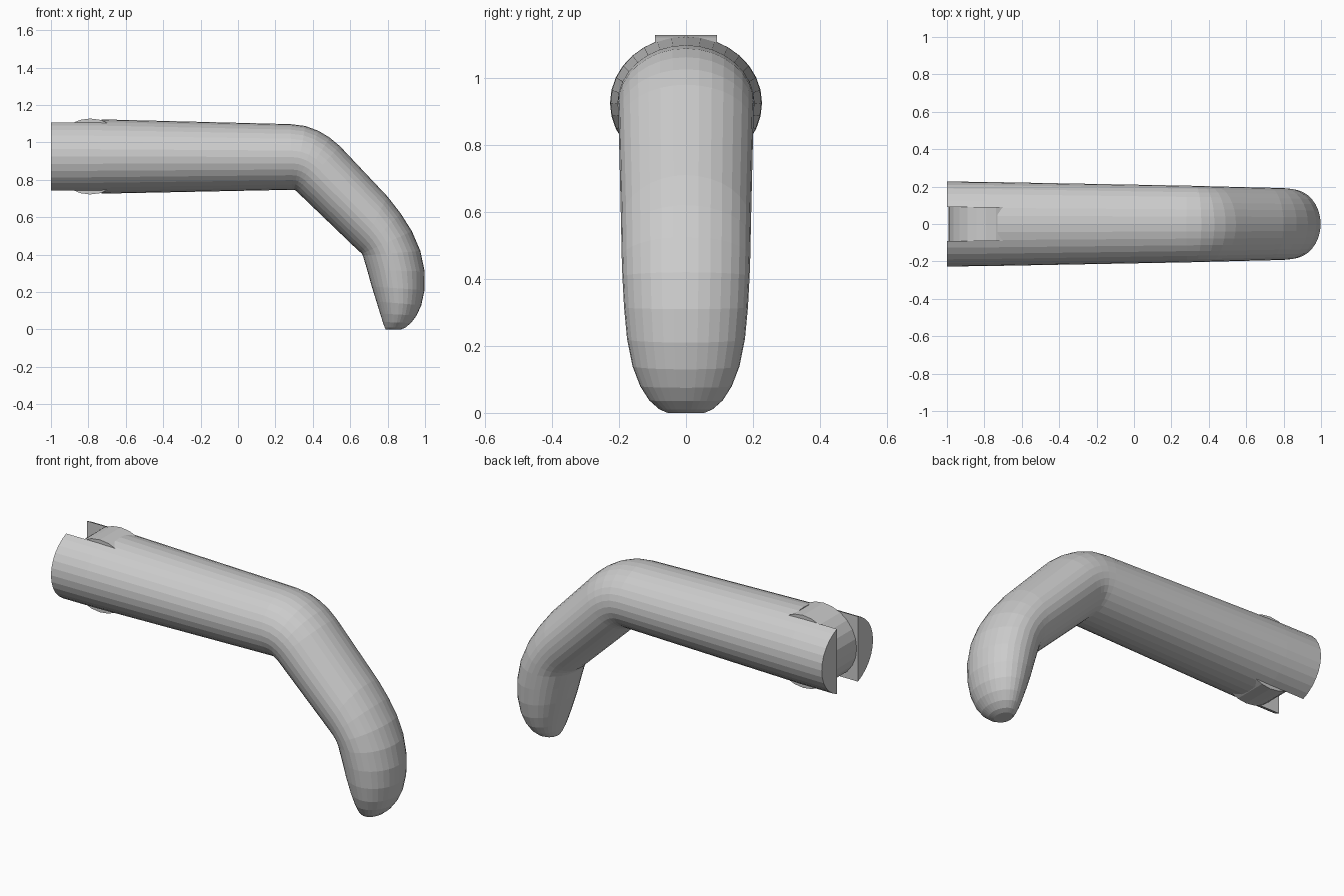
import bpy, bmesh, math
from mathutils import Vector, Matrix

cube = bpy.data.objects.get("Cube")
if cube:
    bpy.data.objects.remove(cube, do_unlink=True)

grey = bpy.data.materials.new("light grey")
grey.use_nodes = True
colour = (0.6, 0.6, 0.6, 1)
grey.diffuse_color = colour
grey.node_tree.nodes["Principled BSDF"].inputs["Base Color"].default_value = colour


def add_object(name, bm):
    bmesh.ops.recalc_face_normals(bm, faces=bm.faces)
    mesh = bpy.data.meshes.new(name)
    bm.to_mesh(mesh)
    bm.free()
    mesh.materials.append(grey)
    obj = bpy.data.objects.new(name, mesh)
    bpy.context.collection.objects.link(obj)
    return obj


def loft(name, sections, sides=32):
    """Oval rings, each spanning an inner and an outer point, given a half width."""
    bm = bmesh.new()
    rings = []
    for xi, zi, xo, zo, width in sections:
        inner, outer = Vector((xi, 0, zi)), Vector((xo, 0, zo))
        mid, up = (inner + outer) / 2, (outer - inner) / 2
        side = Vector((0, width, 0))
        angles = [2 * math.pi * i / sides for i in range(sides)]
        rings.append([bm.verts.new(mid + up * math.cos(a) + side * math.sin(a)) for a in angles])
    for a, b in zip(rings, rings[1:]):
        for i in range(sides):
            j = (i + 1) % sides
            bm.faces.new((a[i], a[j], b[j], b[i]))
    bm.faces.new(rings[0])
    bm.faces.new(rings[-1])
    return add_object(name, bm)


# Bent finger: straight base, two creased bends, rounded tip
finger = loft("finger_body", [
    (-1, 0.725, -1, 1.125, 0.227),
    (-0.79, 0.725, -0.79, 1.125, 0.225),
    (0.29, 0.747, 0.28, 1.098, 0.205),
    (0.3, 0.747, 0.36, 1.088, 0.204),
    (0.305, 0.745, 0.43, 1.062, 0.203),
    (0.31, 0.741, 0.49, 1.026, 0.202),
    (0.316, 0.736, 0.545, 0.98, 0.201),
    (0.645, 0.42, 0.8, 0.71, 0.194),
    (0.655, 0.412, 0.87, 0.62, 0.193),
    (0.662, 0.405, 0.93, 0.525, 0.192),
    (0.668, 0.395, 0.975, 0.42, 0.19),
    (0.69, 0.32, 0.998, 0.31, 0.185),
    (0.715, 0.23, 0.997, 0.21, 0.176),
    (0.74, 0.15, 0.98, 0.13, 0.16),
    (0.76, 0.085, 0.955, 0.075, 0.137),
    (0.774, 0.04, 0.925, 0.035, 0.11),
    (0.784, 0.012, 0.895, 0.01, 0.08),
    (0.79, 0, 0.87, 0, 0.055)])

# Slot that leaves two cheeks at the base
bm = bmesh.new()
bmesh.ops.create_cube(bm, size=1, matrix=Matrix.Translation((-0.98, 0, 0.925))
                      @ Matrix.Diagonal((0.5, 0.184, 1, 1)))
cutter = add_object("slot_cutter", bm)
cutter.hide_render = True
mod = finger.modifiers.new("slot", 'BOOLEAN')
mod.operation = 'DIFFERENCE'
mod.solver = 'EXACT'
mod.object = cutter
bpy.context.view_layer.objects.active = finger
bpy.ops.object.modifier_apply(modifier=mod.name)
bpy.data.objects.remove(cutter, do_unlink=True)

# Round knuckle between the cheeks
bm = bmesh.new()
bmesh.ops.create_cone(bm, cap_ends=True, segments=24, radius1=0.203, radius2=0.203, depth=0.184,
                      matrix=Matrix.Translation((-0.79, 0, 0.925)) @ Matrix.Rotation(math.pi / 2, 4, 'X'))
add_object("hinge_knuckle", bm)
